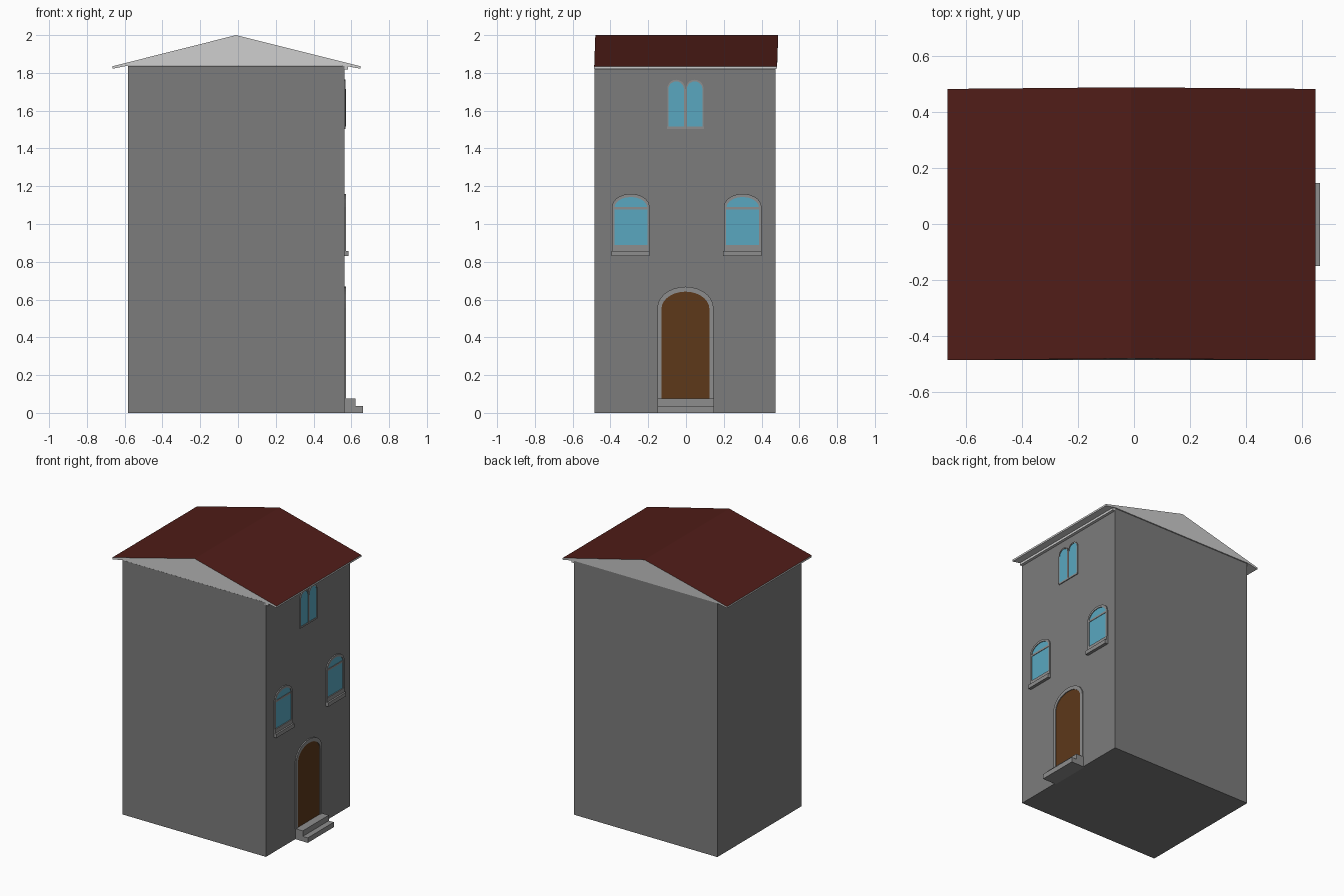
import bpy, bmesh, math

if "Cube" in bpy.data.objects:
    bpy.data.objects.remove(bpy.data.objects["Cube"])

FACE = 0.563  # x of the decorated wall


def material(name, rgb):
    m = bpy.data.materials.new(name)
    m.diffuse_color = (*rgb, 1)
    m.use_nodes = True
    m.node_tree.nodes["Principled BSDF"].inputs["Base Color"].default_value = m.diffuse_color
    return m


WALL = material("wall_grey", (0.2, 0.2, 0.2))
TRIM = material("trim_grey", (0.27, 0.27, 0.27))
TILE = material("roof_red", (0.08, 0.012, 0.009))
GLASS = material("glass_blue", (0.1, 0.39, 0.53))
WOOD = material("door_brown", (0.11, 0.04, 0.01))


def finish(name, bm, mat=None):
    bmesh.ops.recalc_face_normals(bm, faces=bm.faces)
    me = bpy.data.meshes.new(name)
    bm.to_mesh(me)
    bm.free()
    ob = bpy.data.objects.new(name, me)
    bpy.context.collection.objects.link(ob)
    if mat:
        me.materials.append(mat)
    return ob


def box(name, x, y, z, mat):
    bm = bmesh.new()
    bmesh.ops.create_cube(bm, size=1)
    for v in bm.verts:
        v.co = [(r[0] + r[1]) / 2 + c * (r[1] - r[0]) for c, r in zip(v.co, (x, y, z))]
    return finish(name, bm, mat)


def arch(cy, half, z0, spring, top, n=10):
    """Outline in (y, z): straight jambs under a rounded head."""
    head = [(cy + half * math.cos(math.pi * i / n),
             spring + (top - spring) * math.sin(math.pi * i / n)) for i in range(n + 1)]
    return [(cy + half, z0)] + head + [(cy - half, z0)]


def panel(name, outline, x0, x1, mat):
    bm = bmesh.new()
    f = bm.faces.new([bm.verts.new((x0, y, z)) for y, z in outline])
    ext = bmesh.ops.extrude_face_region(bm, geom=[f])["geom"]
    for v in ext:
        if isinstance(v, bmesh.types.BMVert):
            v.co.x = x1
    return finish(name, bm, mat)


def surround(name, outer, inner, x0, x1, mat):
    """Open-bottomed band between two arch outlines."""
    bm = bmesh.new()
    rings = [[bm.verts.new((x, y, z)) for y, z in o]
             for x, o in ((x0, outer), (x1, outer), (x1, inner), (x0, inner))]
    for k in range(4):
        a, b = rings[k], rings[(k + 1) % 4]
        for i in range(len(a) - 1):
            bm.faces.new((a[i], a[i + 1], b[i + 1], b[i]))
    for i in (0, -1):
        bm.faces.new([r[i] for r in rings])
    return finish(name, bm, mat)


# Tower body
box("walls", (-0.583, FACE), (-0.485, 0.475), (0, 1.837), WALL)

# Gabled roof: red slopes, pale gables and eaves
profile = [(-0.665, 1.835), (-0.01, 2.0), (0.648, 1.835), (0.648, 1.822),
           (FACE, 1.838), (-0.583, 1.838), (-0.665, 1.822)]
bm = bmesh.new()
front, back = [], []
for x, z in profile:
    lean = 0.006 * max(0, z - 1.835) / 0.165
    front.append(bm.verts.new((x, -0.486 + lean, z)))
    back.append(bm.verts.new((x, 0.482 + lean, z)))
bm.faces.new(front)
bm.faces.new(back)
for i in range(len(profile)):
    j = (i + 1) % len(profile)
    f = bm.faces.new((front[i], front[j], back[j], back[i]))
    f.material_index = 1 if i < 2 else 0
roof = finish("roof", bm)
roof.data.materials.append(material("gable_pale", (0.7, 0.7, 0.7)))
roof.data.materials.append(TILE)

# Small cornice under the eave
box("cornice", (FACE - 0.01, 0.583), (-0.485, 0.475), (1.818, 1.84), roof.data.materials[0])

# Door, its surround and two steps
door = arch(-0.003, 0.127, 0.075, 0.55, 0.642, 14)
panel("door", door, FACE - 0.01, FACE + 0.003, WOOD)
surround("door_surround", arch(-0.003, 0.149, 0.075, 0.555, 0.668, 14), door,
         FACE - 0.01, FACE + 0.008, TRIM)
box("lower_step", (FACE - 0.01, 0.663), (-0.15, 0.147), (0, 0.036), TRIM)
box("upper_step", (FACE - 0.01, 0.623), (-0.15, 0.147), (0.036, 0.076), TRIM)

# Middle-floor windows
for side, cy in (("left", -0.292), ("right", 0.3)):
    glass = arch(cy, 0.087, 0.885, 1.085, 1.143)
    panel(f"{side}_window_glass", glass, FACE - 0.01, FACE + 0.003, GLASS)
    surround(f"{side}_window_frame", arch(cy, 0.1, 0.885, 1.09, 1.16), glass,
             FACE - 0.01, FACE + 0.008, TRIM)
    box(f"{side}_window_transom", (FACE - 0.01, FACE + 0.006), (cy - 0.09, cy + 0.09),
        (1.076, 1.09), TRIM)
    box(f"{side}_window_sill", (FACE - 0.01, 0.585), (cy - 0.103, cy + 0.1), (0.83, 0.858), TRIM)
    box(f"{side}_window_apron", (FACE - 0.01, 0.573), (cy - 0.1, cy + 0.1), (0.858, 0.888), TRIM)

# Paired top-floor windows with a central colonnette
for side, cy in (("left", -0.052), ("right", 0.046)):
    glass = arch(cy, 0.041, 1.513, 1.715, 1.755)
    panel(f"{side}_top_window_glass", glass, FACE - 0.01, FACE + 0.003, GLASS)
    surround(f"{side}_top_window_frame", arch(cy, 0.047, 1.513, 1.717, 1.764), glass,
             FACE - 0.01, FACE + 0.007, TRIM)
bm = bmesh.new()
bmesh.ops.create_cone(bm, cap_ends=True, segments=10, radius1=0.006, radius2=0.006, depth=0.2)
bmesh.ops.translate(bm, verts=bm.verts, vec=(FACE + 0.002, -0.003, 1.615))
finish("colonnette", bm, TRIM)
box("top_window_sill", (FACE - 0.01, FACE + 0.006), (-0.1, 0.094), (1.503, 1.515), TRIM)
